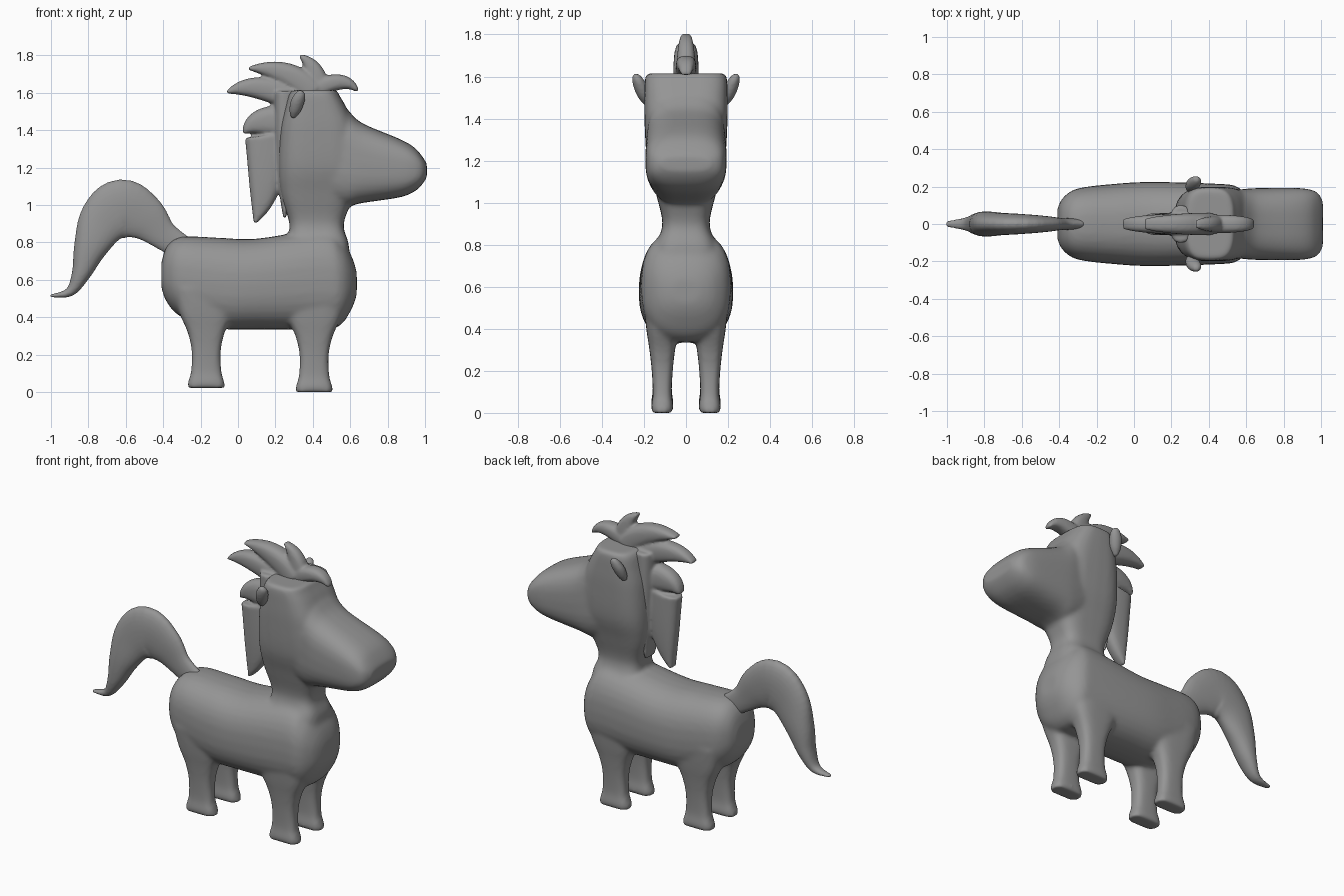
import bpy
import bmesh
import math
from mathutils import Vector

cube = bpy.data.objects.get("Cube")
if cube:
    bpy.data.objects.remove(cube, do_unlink=True)

grey = bpy.data.materials.new("plain grey")
grey.use_nodes = True
grey.diffuse_color = (0.3, 0.3, 0.3, 1)
grey.node_tree.nodes["Principled BSDF"].inputs["Base Color"].default_value = grey.diffuse_color

SIDES = 32
STEPS = 5


def resample(rows):
    """Smooth spline through the rows, in every column."""
    padded = [rows[0]] + rows + [rows[-1]]
    out = []
    for before, start, end, after in zip(padded, padded[1:], padded[2:], padded[3:]):
        for i in range(STEPS):
            t = i / STEPS
            out.append([(b + (c - a) * t / 2 + (a - 2.5 * b + 2 * c - d / 2) * t * t
                         + (3 * b - a - 3 * c + d) * t ** 3 / 2)
                        for a, b, c, d in zip(before, start, end, after)])
    return out + [rows[-1]]


def signed_power(value, exponent):
    return math.copysign(abs(value) ** exponent, value)


def skin(bm, sections, power):
    """Closed tube through rounded sections: centre, half depth vector, half width."""
    rings = []
    for centre, half, width in sections:
        ring = []
        for i in range(SIDES):
            angle = math.tau * i / SIDES
            across = signed_power(math.cos(angle), 2 / power)
            along_y = signed_power(math.sin(angle), 2 / power) * width
            ring.append(bm.verts.new(centre + half * across + Vector((0, along_y, 0))))
        rings.append(ring)
    faces = [bm.faces.new(rings[0]), bm.faces.new(rings[-1])]
    for low, high in zip(rings, rings[1:]):
        for i in range(SIDES):
            faces.append(bm.faces.new((low[i - 1], high[i - 1], high[i], low[i])))
    bmesh.ops.recalc_face_normals(bm, faces=faces)


def stack(bm, rows, power, y=0, lean=0):
    """Upright part from rows of height, back x, front x, half width."""
    base = rows[0][0]
    skin(bm, [(Vector(((back + front) / 2, y + lean * (z - base), z)),
               Vector(((front - back) / 2, 0, 0)), width)
              for z, back, front, width in resample(rows)], power)


def run(bm, rows, power):
    """Lengthwise part from rows of x, bottom, top, half width."""
    skin(bm, [(Vector((x, 0, (bottom + top) / 2)), Vector((0, 0, (top - bottom) / 2)), width)
              for x, bottom, top, width in resample(rows)], power)


def sweep(bm, rows, power):
    """Curved part from rows of x, z, half thickness, half width."""
    sections = []
    for i, (x, z, thick, width) in enumerate(rows):
        ahead, behind = rows[min(i + 1, len(rows) - 1)], rows[max(i - 1, 0)]
        normal = Vector((behind[1] - ahead[1], 0, ahead[0] - behind[0])).normalized()
        sections.append((Vector((x, 0, z)), normal * thick, width))
    skin(bm, sections, power)


def lock(bm, root, bend, tip, thick, width):
    """Lock of hair on a bent path that narrows to its tip."""
    rows = []
    count = STEPS * 3
    for i in range(count + 1):
        t = i / count
        x, z = (a * (1 - t) ** 2 + 2 * b * t * (1 - t) + c * t * t
                for a, b, c in zip(root, bend, tip))
        taper = 1 - t ** 2.5
        rows.append((x, z, thick * taper + 0.007, width * (0.5 + taper / 2)))
    sweep(bm, rows, 2.6)


def finish(name, bm, voxel, relaxing):
    mesh = bpy.data.meshes.new(name)
    bm.to_mesh(mesh)
    bm.free()
    mesh.materials.append(grey)
    obj = bpy.data.objects.new(name, mesh)
    bpy.context.collection.objects.link(obj)
    fuse = obj.modifiers.new("fuse", "REMESH")
    fuse.mode = "VOXEL"
    fuse.voxel_size = voxel
    fuse.use_smooth_shade = True
    relax = obj.modifiers.new("relax", "SMOOTH")
    relax.iterations = relaxing


# Barrel, neck, head and legs are fused into one skin
bm = bmesh.new()
barrel = [(-.41, .56, .69, .08), (-.38, .48, .78, .14), (-.3, .4, .83, .19),
          (-.1, .34, .825, .215), (.1, .335, .82, .225), (.45, .335, .87, .215),
          (.55, .36, .82, .2), (.61, .45, .72, .14), (.635, .52, .64, .07)]
run(bm, barrel, 2.5)

neck_and_skull = [(.7, .24, .6, .17), (.8, .26, .59, .145), (.9, .275, .565, .112),
                  (1.05, .23, .62, .145), (1.2, .215, .66, .185), (1.4, .225, .63, .198),
                  (1.52, .25, .58, .198), (1.59, .27, .54, .195), (1.615, .29, .53, .185)]
stack(bm, neck_and_skull, 3.4)

muzzle = [(.45, 1.02, 1.55, .17), (.57, .99, 1.52, .185), (.66, 1.01, 1.44, .192),
          (.86, 1.04, 1.355, .193), (.94, 1.07, 1.31, .185), (.985, 1.11, 1.26, .165),
          (1.01, 1.15, 1.22, .12)]
run(bm, muzzle, 3)

# Legs share one profile of height, half depth, half width
leg = [(0, .1, .05), (.03, .097, .053), (.09, .081, .045), (.2, .078, .05),
       (.3, .1, .061), (.4, .143, .076), (.53, .175, .09)]
for middle, lift in ((.407, 0), (-.17, .022)):
    for side in (-1, 1):
        stack(bm, [(z + lift, middle - depth, middle + depth, width)
                   for z, depth, width in leg], 3.2, y=side * .113)
finish("body", bm, 0.012, 10)

# Ears lean outward
ear = [(1.465, .285, .305, .015), (1.5, .275, .335, .03), (1.55, .28, .355, .034),
       (1.59, .3, .36, .026), (1.612, .32, .345, .012)]
for name, side in (("right_ear", -1), ("left_ear", 1)):
    bm = bmesh.new()
    stack(bm, ear, 2, y=side * .185, lean=side * .36)
    finish(name, bm, 0.007, 4)

# Mane: root, bend, tip, half thickness, half width of each lock
bm = bmesh.new()
lock(bm, (.38, 1.6), (.57, 1.71), (.64, 1.608), .042, .05)     # forelock
lock(bm, (.43, 1.57), (.44, 1.73), (.33, 1.8), .052, .045)     # upright lock
lock(bm, (.4, 1.6), (.27, 1.74), (.055, 1.73), .064, .06)      # crown lock
lock(bm, (.31, 1.56), (.09, 1.67), (-.06, 1.602), .062, .055)  # upper back lock
lock(bm, (.3, 1.43), (.1, 1.48), (.03, 1.385), .08, .06)       # middle back lock
lock(bm, (.25, 1.61), (.25, 1.25), (.25, .93), .05, .1)        # nape strip
lock(bm, (.14, 1.37), (.175, 1.1), (.09, .905), .097, .06)     # hanging lock
finish("mane", bm, 0.009, 5)

# Tail arches up, is thick in the middle and ends in a flick
bm = bmesh.new()
tail = [(-.3, .77, .07, .03), (-.4, .84, .08, .033), (-.5, .93, .125, .045),
        (-.62, .98, .158, .055), (-.72, .91, .135, .06), (-.79, .77, .09, .067),
        (-.84, .63, .05, .058), (-.9, .535, .025, .035), (-1.005, .514, .007, .015)]
sweep(bm, resample(tail), 2.2)
finish("tail", bm, 0.008, 4)
